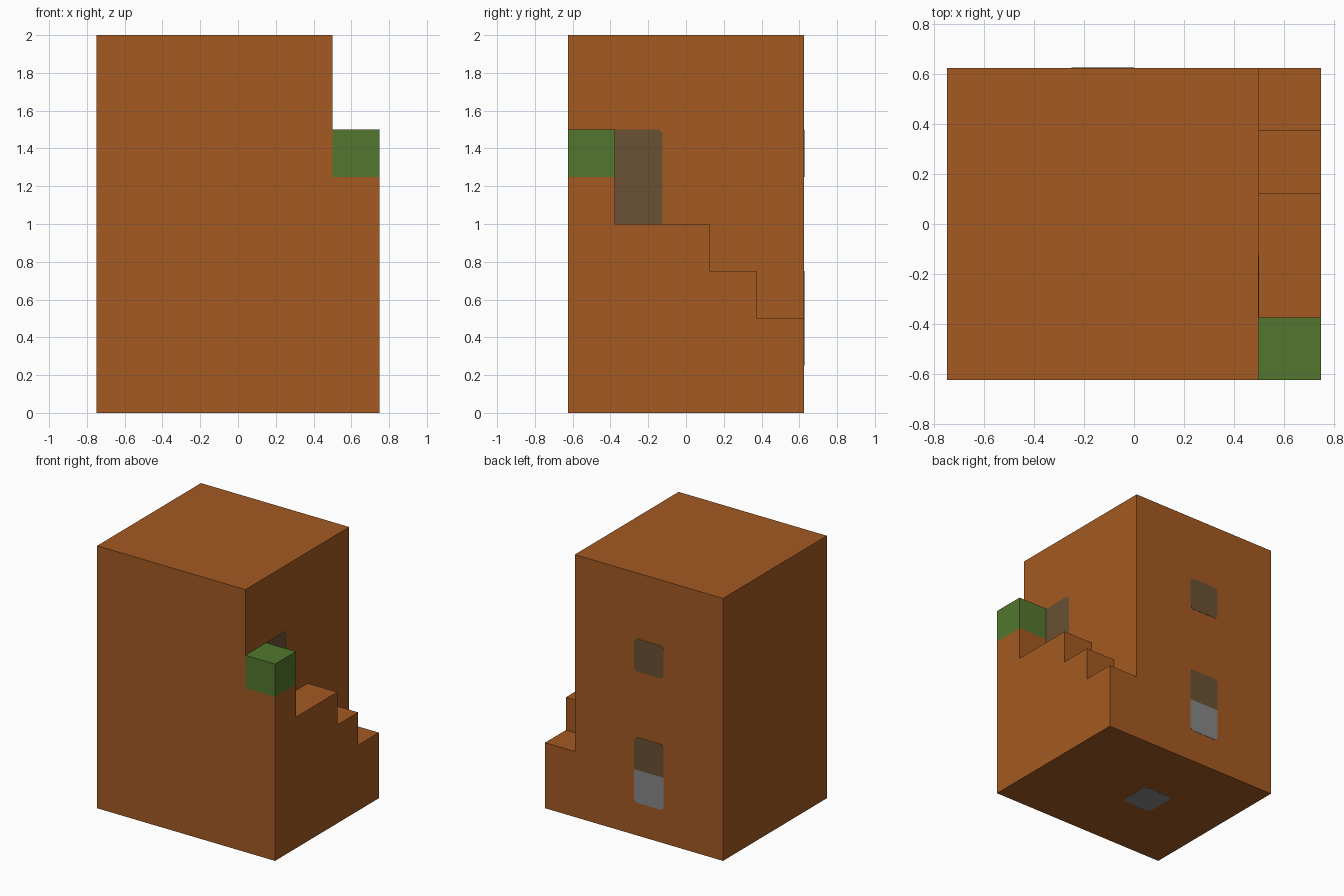
import bpy
import bmesh
from mathutils import Vector

if "Cube" in bpy.data.objects:
    bpy.data.objects.remove(bpy.data.objects["Cube"])


def material(name, rgb):
    """Flat material from 8-bit display colour, converted to linear."""
    linear = [((c / 255 + 0.055) / 1.055) ** 2.4 for c in rgb]
    mat = bpy.data.materials.new(name)
    mat.use_nodes = True
    mat.diffuse_color = (*linear, 1)
    mat.node_tree.nodes["Principled BSDF"].inputs["Base Color"].default_value = (*linear, 1)
    return mat


def prism(name, points, direction, mat):
    """Extrude a flat outline along a direction into a closed solid."""
    bm = bmesh.new()
    face = bm.faces.new([bm.verts.new(p) for p in points])
    result = bmesh.ops.extrude_face_region(bm, geom=[face], use_keep_orig=True)
    moved = [g for g in result["geom"] if isinstance(g, bmesh.types.BMVert)]
    bmesh.ops.translate(bm, vec=direction, verts=moved)
    bmesh.ops.recalc_face_normals(bm, faces=bm.faces)
    mesh = bpy.data.meshes.new(name)
    bm.to_mesh(mesh)
    bm.free()
    mesh.materials.append(mat)
    obj = bpy.data.objects.new(name, mesh)
    bpy.context.collection.objects.link(obj)
    return obj


def box(name, low, high, mat):
    (x0, y0, z0), (x1, y1, z1) = low, high
    outline = [(x0, y0, z0), (x1, y0, z0), (x1, y1, z0), (x0, y1, z0)]
    return prism(name, outline, Vector((0, 0, z1 - z0)), mat)


def panel(name, corner, u, v, width, height, trimmed, mat, trim=0.02, depth=0.002):
    """Thin plate on a wall; trimmed corners run: low start, low end, high end, high start."""
    u, v, corner = Vector(u), Vector(v), Vector(corner)
    ends = [(0, 0), (width, 0), (width, height), (0, height)]
    outline = []
    for i, (a, b) in enumerate(ends):
        here = corner + u * a + v * b
        if not trimmed[i]:
            outline.append(here)
            continue
        for other in (ends[i - 1], ends[(i + 1) % 4]):
            toward = corner + u * other[0] + v * other[1] - here
            outline.append(here + toward.normalized() * trim)
    return prism(name, outline, u.cross(v) * depth, mat)


brown = material("brown wall", (164, 90, 34))
green = material("leaf green", (82, 119, 46))
glass = material("dull brown glass", (106, 81, 52))
grey = material("stone grey", (135, 135, 135))

# Tower
box("tower", (-0.75, -0.625, 0), (0.5, 0.625, 2), brown)

# Stairs rising towards the front along the +x wall
profile = [(-0.625, 0), (0.625, 0)]
for back, front, height in ((0.625, 0.375, 0.5), (0.375, 0.125, 0.75),
                            (0.125, -0.375, 1.0), (-0.375, -0.625, 1.25)):
    profile += [(back, height), (front, height)]
prism("stairs", [(0.5, y, z) for y, z in profile], Vector((0.25, 0, 0)), brown)

# Bush on the top step
box("bush", (0.5, -0.625, 1.25), (0.75, -0.375, 1.5), green)

# Side door at the stair landing
panel("side_door", (0.5, -0.375, 1), (0, 1, 0), (0, 0, 1), 0.25, 0.5, (0, 0, 1, 0), glass)

# Back windows and the lower door panel
for name, z, height, trimmed, mat in (("upper_window", 1.25, 0.25, (1, 1, 1, 1), glass),
                                      ("door_window", 0.5, 0.25, (0, 0, 1, 1), glass),
                                      ("door_panel", 0.25, 0.25, (1, 1, 0, 0), grey)):
    panel(name, (0, 0.625, z), (-1, 0, 0), (0, 0, 1), 0.25, height, trimmed, mat)

# Hatch in the underside, sunk flush so the model rests on the ground
hatch = panel("floor_hatch", (-0.25, 0.125, 0), (1, 0, 0), (0, -1, 0), 0.25, 0.25,
              (1, 1, 1, 1), grey, depth=0.001)
